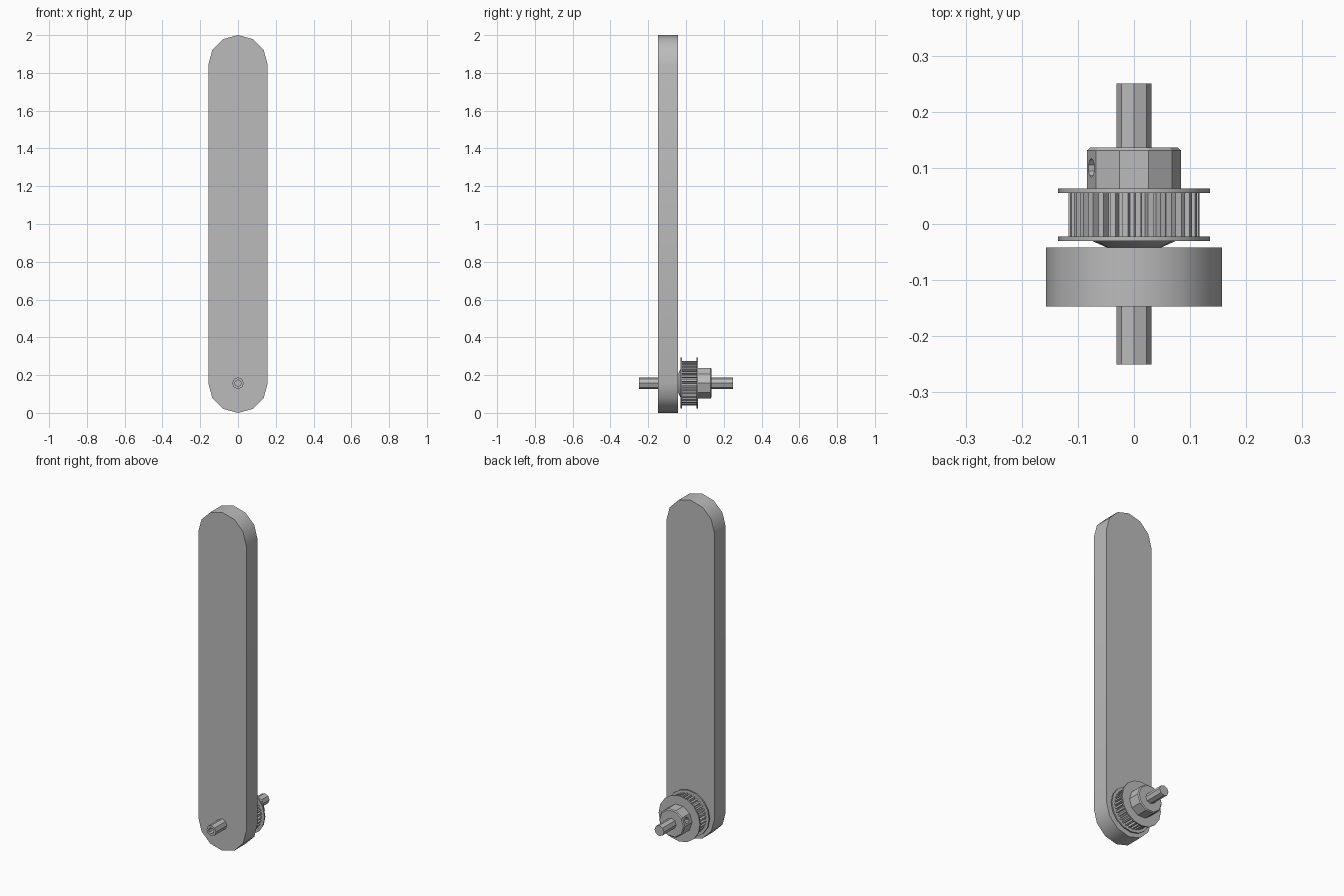
import bpy
import bmesh
from math import sin, cos, pi, radians

cube = bpy.data.objects.get("Cube")
if cube:
    bpy.data.objects.remove(cube)

AXIS_Z = 0.157  # height of the shaft axis

metal = bpy.data.materials.new("plain_grey")
metal.use_nodes = True
GREY = (0.5, 0.5, 0.5, 1)
metal.diffuse_color = GREY
metal.node_tree.nodes["Principled BSDF"].inputs["Base Color"].default_value = GREY


def ring(radius, sides, turn=0.0):
    """Regular polygon around the shaft axis, as (x, z) points."""
    angles = [turn + 2 * pi * i / sides for i in range(sides)]
    return [(radius * cos(a), AXIS_Z + radius * sin(a)) for a in angles]


def loft(name, sections):
    """Skin a closed solid through (y, points) sections along the shaft."""
    bm = bmesh.new()
    loops = [[bm.verts.new((x, y, z)) for x, z in pts] for y, pts in sections]
    for a, b in zip(loops, loops[1:]):
        for i in range(len(a)):
            j = (i + 1) % len(a)
            bm.faces.new((a[i], a[j], b[j], b[i]))
    bm.faces.new(loops[0])
    bm.faces.new(loops[-1])
    bmesh.ops.recalc_face_normals(bm, faces=bm.faces)
    mesh = bpy.data.meshes.new(name)
    bm.to_mesh(mesh)
    bm.free()
    mesh.materials.append(metal)
    obj = bpy.data.objects.new(name, mesh)
    bpy.context.collection.objects.link(obj)
    return obj


def smooth(obj):
    bpy.ops.object.select_all(action="DESELECT")
    obj.select_set(True)
    bpy.context.view_layer.objects.active = obj
    bpy.ops.object.shade_smooth_by_angle(angle=radians(33))


# Long arm with two rounded ends
outline = []
for centre_z, start in ((2 - AXIS_Z, 0), (AXIS_Z, pi)):
    for i in range(7):
        a = start + pi * i / 6
        outline.append((AXIS_Z * cos(a), centre_z + AXIS_Z * sin(a)))
smooth(loft("arm", [(-0.147, outline), (-0.042, outline)]))

# Shaft with a centre hole in its front end
bore, rod = ring(0.017, 8), ring(0.031, 8)
loft("shaft", [(-0.2, bore), (-0.25, bore), (-0.25, rod), (0.25, rod)])

# Tapered spacer between arm and pulley
smooth(loft("spacer", [(-0.042, ring(0.048, 16)), (-0.03, ring(0.075, 16))]))

# Pulley flanges
for name, y in (("front_flange", -0.03), ("rear_flange", 0.055)):
    disc = ring(0.135, 16)
    smooth(loft(name, [(y, disc), (y + 0.008, disc)]))

# Toothed pulley body
TEETH = 32
teeth = []
for i in range(TEETH):
    for step, radius in ((0.0, 0.102), (0.35, 0.102), (0.45, 0.117), (0.9, 0.117)):
        a = 2 * pi * (i + step) / TEETH
        teeth.append((radius * cos(a), AXIS_Z + radius * sin(a)))
loft("toothed_pulley", [(-0.022, teeth), (0.055, teeth)])

# Hub with a chamfered rear edge
hub = loft("hub", [(0.063, ring(0.084, 10)), (0.131, ring(0.084, 10)),
                   (0.136, ring(0.078, 10))])

# Set screw hole cut into the side of the hub
tilt = radians(162)
bpy.ops.mesh.primitive_cylinder_add(
    vertices=10, radius=0.017, depth=0.06,
    location=(0.085 * cos(tilt), 0.1, AXIS_Z + 0.085 * sin(tilt)),
    rotation=(0, pi / 2 - tilt, 0))
cutter = bpy.context.object
cutter.name = "screw_hole_cutter"
cutter.hide_render = True
cutter.data.materials.append(metal)
cut = hub.modifiers.new("screw_hole", "BOOLEAN")
cut.operation = "DIFFERENCE"
cut.object = cutter
bpy.ops.object.select_all(action="DESELECT")
hub.select_set(True)
bpy.context.view_layer.objects.active = hub
bpy.ops.object.modifier_apply(modifier=cut.name)
bpy.data.objects.remove(cutter)
